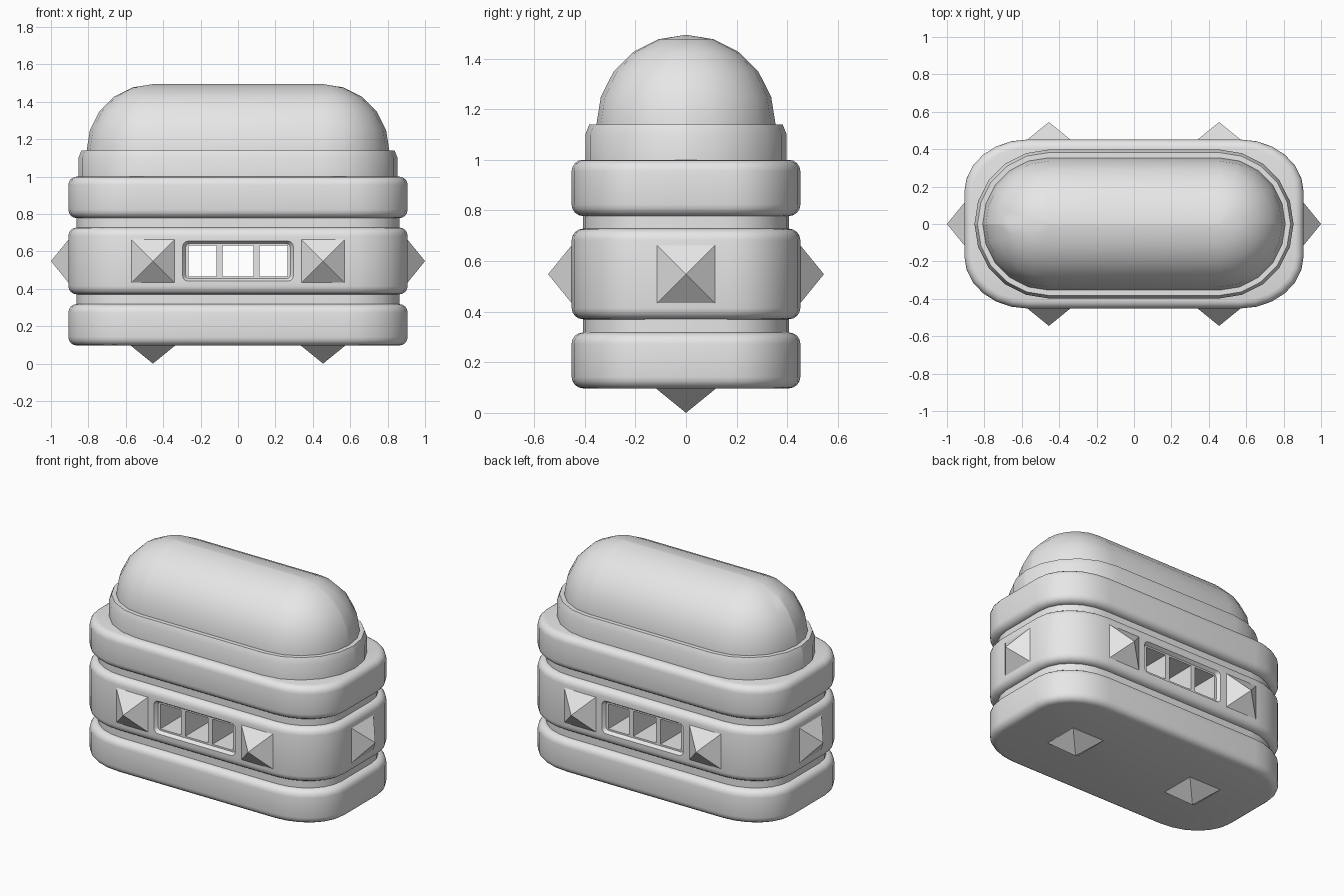
import bpy, bmesh
from math import sin, cos, pi, radians, sqrt
from mathutils import Matrix, Vector

cube = bpy.data.objects.get("Cube")
if cube:
    bpy.data.objects.remove(cube, do_unlink=True)

grey = bpy.data.materials.new("plain grey")
grey.use_nodes = True
grey.diffuse_color = (0.8, 0.8, 0.8, 1)
grey.node_tree.nodes["Principled BSDF"].inputs["Base Color"].default_value = (0.8, 0.8, 0.8, 1)


def finish(name, bm):
    bmesh.ops.recalc_face_normals(bm, faces=bm.faces)
    mesh = bpy.data.meshes.new(name)
    bm.to_mesh(mesh)
    bm.free()
    mesh.materials.append(grey)
    ob = bpy.data.objects.new(name, mesh)
    bpy.context.collection.objects.link(ob)
    return ob


def activate(ob):
    bpy.ops.object.select_all(action="DESELECT")
    ob.select_set(True)
    bpy.context.view_layer.objects.active = ob


def smooth(ob):
    activate(ob)
    bpy.ops.object.shade_smooth_by_angle(angle=radians(30))


def outline(hx, hy, rx, ry, steps):
    """Rounded rectangle, counter-clockwise."""
    points = []
    for k, (sx, sy) in enumerate([(1, 1), (-1, 1), (-1, -1), (1, -1)]):
        for i in range(steps + 1):
            a = (k + i / steps) * pi / 2
            points.append((sx * (hx - rx) + rx * cos(a), sy * (hy - ry) + ry * sin(a)))
    return points


def loft(name, rings, steps=6, matrix=Matrix()):
    """Closed solid through rounded rectangles (hx, hy, rx, ry, z)."""
    bm = bmesh.new()
    loops = [[bm.verts.new(matrix @ Vector((x, y, r[4]))) for x, y in outline(*r[:4], steps)]
             for r in rings]
    n = len(loops[0])
    for low, high in zip(loops, loops[1:]):
        for i in range(n):
            j = (i + 1) % n
            bm.faces.new((low[i], low[j], high[j], high[i]))
    bm.faces.new(loops[0][::-1])
    bm.faces.new(loops[-1])
    return finish(name, bm)


def band(name, bottom, top, edge=0.045, steps=4):
    """Wide band with rolled upper and lower edges."""
    arc = [(edge * (1 - sin(i / steps * pi / 2)), edge * (1 - cos(i / steps * pi / 2)))
           for i in range(steps + 1)]
    profile = [(d, bottom + h) for d, h in arc] + [(d, top - h) for d, h in reversed(arc)]
    return loft(name, [(0.907 - d, 0.452 - d, 0.34 - d, 0.28 - d, z) for d, z in profile])


def spike(name, location, direction):
    """Square pyramid with a short root sunk into the wall."""
    bm = bmesh.new()
    bmesh.ops.create_cone(bm, segments=4, cap_ends=True, radius1=0.118 * sqrt(2), radius2=0,
                          depth=0.096, matrix=Matrix.Translation((0, 0, 0.048))
                          @ Matrix.Rotation(pi / 4, 4, "Z"))
    bmesh.ops.remove_doubles(bm, verts=bm.verts, dist=0.0001)
    base = min(bm.faces, key=lambda f: f.calc_center_median().z)
    root = bmesh.ops.extrude_face_region(bm, geom=[base])["geom"]
    bmesh.ops.delete(bm, geom=[base], context="FACES_ONLY")
    bmesh.ops.translate(bm, vec=(0, 0, -0.03),
                        verts=[v for v in root if isinstance(v, bmesh.types.BMVert)])
    ob = finish(name, bm)
    ob.matrix_world = (Matrix.Translation(location)
                       @ Vector(direction).to_track_quat("Z", "Y").to_matrix().to_4x4())


def cut(target, cutter):
    activate(target)
    mod = target.modifiers.new("cut", "BOOLEAN")
    mod.operation = "DIFFERENCE"
    mod.solver = "EXACT"
    mod.object = cutter
    bpy.ops.object.modifier_apply(modifier=mod.name)
    bpy.data.objects.remove(cutter, do_unlink=True)


# Stacked bands and the narrow necks between them
smooth(band("lower_band", 0.097, 0.318))
middle = band("middle_band", 0.37, 0.728)
smooth(band("upper_band", 0.778, 1.0))
for name, z in (("lower_neck", 0.344), ("upper_neck", 0.753)):
    smooth(loft(name, [(0.863, 0.407, 0.3, 0.25, z + s * 0.06) for s in (-1, 1)]))

# Window recess on front and back, with three openings right through
for side in (-1, 1):
    turn = Matrix.Translation((0, 0, 0.548)) @ Matrix.Rotation(-side * pi / 2, 4, "X")
    cut(middle, loft("window_recess", [(0.28, 0.093, 0.02, 0.02, 0.43),
                                       (0.297, 0.108, 0.03, 0.03, 0.453),
                                       (0.297, 0.108, 0.03, 0.03, 0.5)], 3, turn))
for x, half in ((-0.19, 0.075), (0, 0.083), (0.19, 0.075)):
    bm = bmesh.new()
    bmesh.ops.create_cube(bm, size=1, matrix=Matrix.Translation((x, 0, 0.548))
                          @ Matrix.Diagonal((2 * half, 1.2, 0.165, 1)))
    cut(middle, finish("window_opening", bm))
smooth(middle)

# Collar and domed top
smooth(loft("collar", [(0.455 + r, r, r, r, z) for r, z in
                       ((0.398, 0.98), (0.398, 1.1), (0.382, 1.14))], 5))
dome = []
for i in range(6):
    a = i / 5 * pi / 2
    r = max(0.354 * cos(a), 0.002)
    dome.append((0.455 + r, r, r, r, 1.14 + 0.354 * sin(a)))
smooth(loft("dome", [(*dome[0][:4], 1.1)] + dome, 5))

# Pyramid spikes on the walls and underneath
for s, side in ((-1, "right"), (1, "left")):
    spike(side + "_end_spike", (s * 0.904, 0, 0.548), (s, 0, 0))
    spike(side + "_front_spike", (s * 0.455, -0.449, 0.548), (0, -1, 0))
    spike(side + "_back_spike", (s * 0.455, 0.449, 0.548), (0, 1, 0))
    spike(side + "_foot_spike", (s * 0.455, 0, 0.096), (0, 0, -1))
